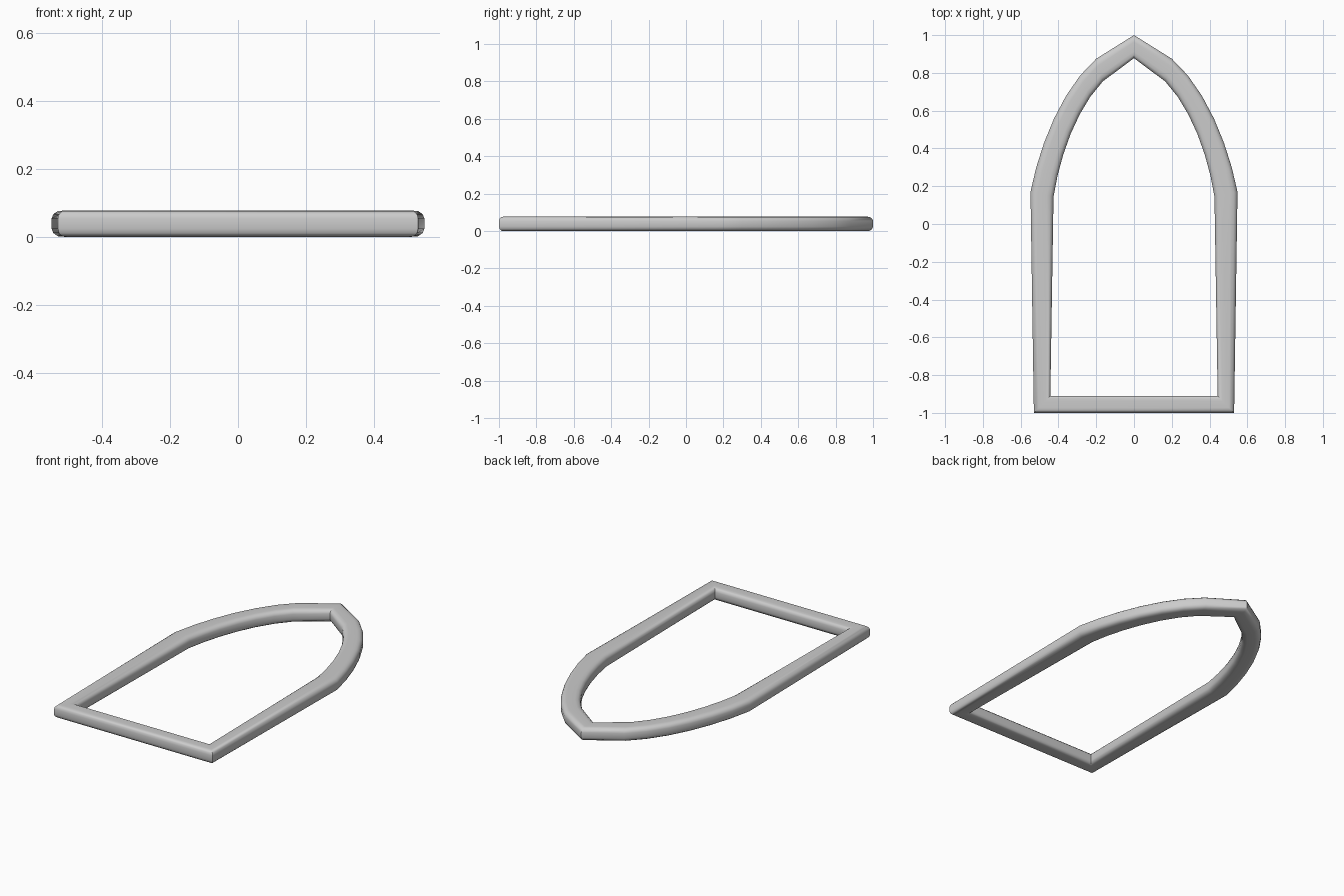
import bpy, bmesh, math
from mathutils import Vector
from mathutils.geometry import interpolate_bezier

if "Cube" in bpy.data.objects:
    bpy.data.objects.remove(bpy.data.objects["Cube"])

gray = bpy.data.materials.new("stone gray")
gray.diffuse_color = (0.6, 0.6, 0.6, 1)
gray.use_nodes = True
gray.node_tree.nodes["Principled BSDF"].inputs["Base Color"].default_value = gray.diffuse_color


def half_outline(foot, bez, tip):
    # right half: foot corner, curved shoulder, pointed tip
    arc = [p.to_2d() for p in interpolate_bezier(*[Vector((*p, 0)) for p in bez], 7)]
    return [Vector(foot)] + arc + [Vector(tip)]


def full(half):
    return half + [Vector((-p.x, p.y)) for p in reversed(half[:-1])]


outer = full(half_outline((0.53, -1), [(0.548, 0.17), (0.50, 0.42), (0.38, 0.72), (0.20, 0.875)], (0, 1)))
inner = full(half_outline((0.443, -0.91), [(0.426, 0.145), (0.393, 0.36), (0.305, 0.61), (0.165, 0.755)], (0, 0.878)))

# rounded cross-section: (fraction from outer to inner edge, height)
H = 0.077
quarter = [(0.0, 0.70), (0.04, 0.86), (0.15, 0.98), (0.30, 1.0)]
top = quarter + [(1 - u, z) for u, z in reversed(quarter)]
section = top + [(u, 1 - z) for u, z in reversed(top)]

# arched frame: sweep the section around the outline
bm = bmesh.new()
rings = []
for o, i in zip(outer, inner):
    ring = []
    for u, z in section:
        p = o.lerp(i, u)
        ring.append(bm.verts.new((p.x, p.y, z * H)))
    rings.append(ring)
n, m = len(rings), len(section)
for a in range(n):
    r, s = rings[a], rings[(a + 1) % n]
    for b in range(m):
        c = (b + 1) % m
        bm.faces.new((r[b], s[b], s[c], r[c]))
bmesh.ops.recalc_face_normals(bm, faces=bm.faces)
me = bpy.data.meshes.new("arched_frame")
bm.to_mesh(me)
bm.free()
me.materials.append(gray)
frame = bpy.data.objects.new("arched_frame", me)
bpy.context.collection.objects.link(frame)
bpy.context.view_layer.objects.active = frame
frame.select_set(True)
bpy.ops.object.shade_smooth_by_angle(angle=math.radians(40))
